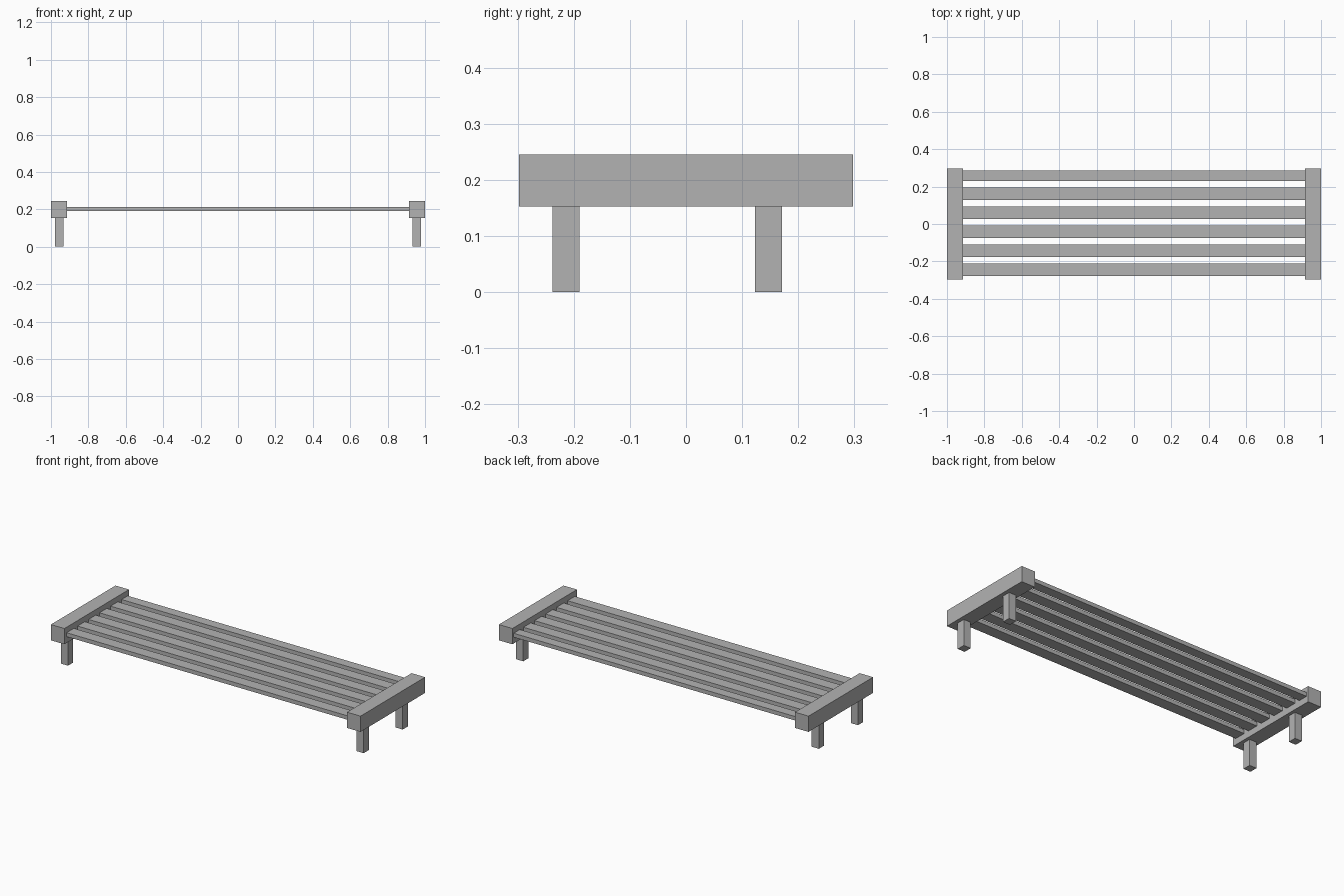
import bpy

cube = bpy.data.objects.get("Cube")
if cube:
    bpy.data.objects.remove(cube, do_unlink=True)

# Single plain grey finish
grey = bpy.data.materials.new("plain_grey")
grey.use_nodes = True
colour = (0.45, 0.45, 0.45, 1)
grey.diffuse_color = colour
grey.node_tree.nodes["Principled BSDF"].inputs["Base Color"].default_value = colour


def box(name, x, y, z):
    """Box spanning the given (low, high) range on each axis."""
    spans = (x, y, z)
    bpy.ops.mesh.primitive_cube_add(size=1, location=[(a + b) / 2 for a, b in spans])
    obj = bpy.context.object
    obj.name = name
    obj.scale = [b - a for a, b in spans]
    bpy.ops.object.transform_apply(location=False, rotation=False, scale=True)
    obj.data.materials.append(grey)


# End rails, each standing on a front and a back leg
for side, s in (("left", 1), ("right", -1)):
    box(f"{side}_end_rail", sorted((s * 0.913, s)), (-0.298, 0.298), (0.153, 0.245))
    for end, y in (("front", -0.214), ("back", 0.147)):
        box(f"{end}_{side}_leg", sorted((s * 0.932, s * 0.978)),
            (y - 0.024, y + 0.024), (0, 0.153))

# Long slats between the rails; the back one is narrower
for i in range(6):
    y = -0.278 + i * 0.1015
    width = 0.057 if i == 5 else 0.067
    box(f"slat_{i + 1}", (-0.913, 0.913), (y, y + width), (0.19, 0.213))
